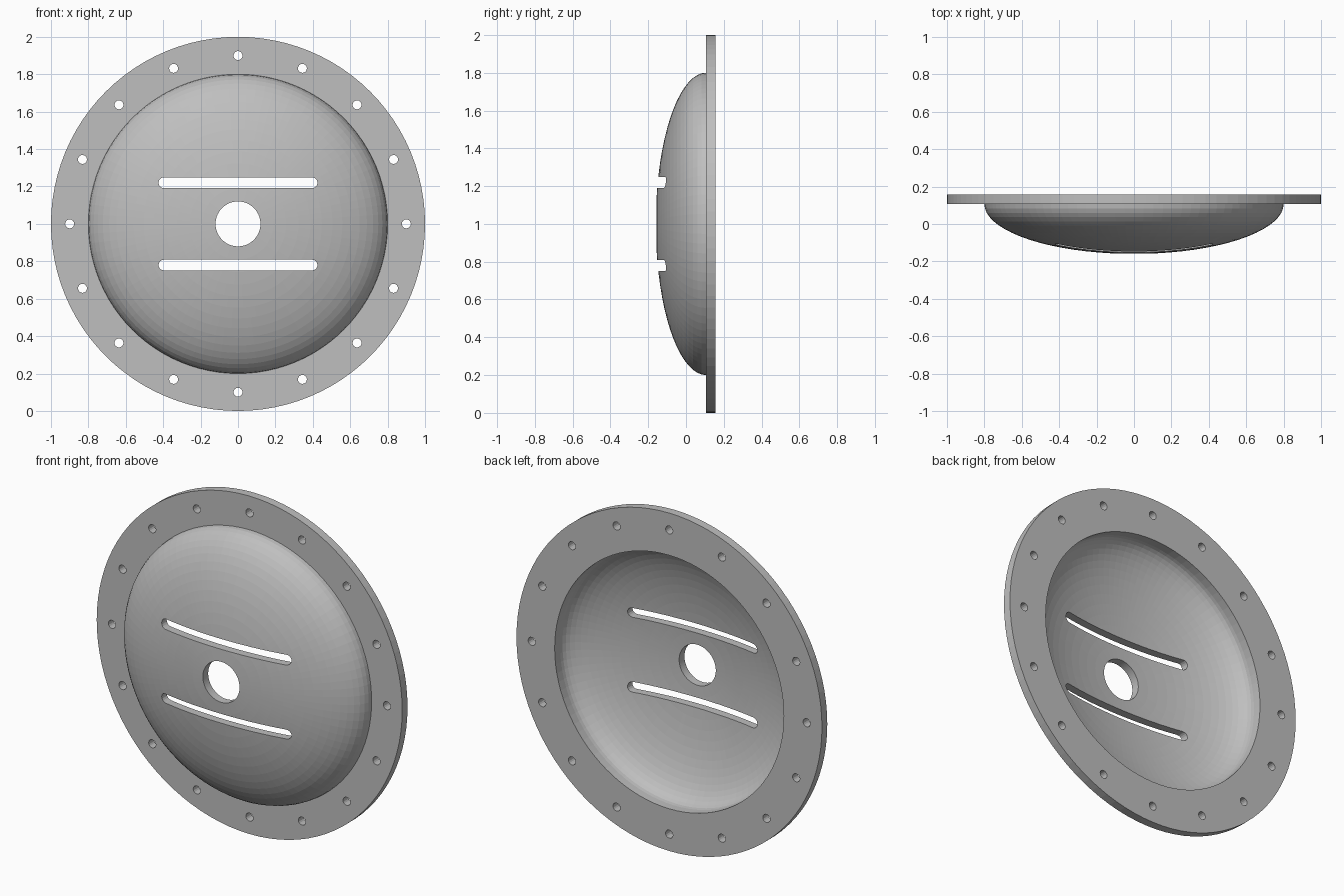
import bpy, bmesh
from math import sin, cos, asin, pi, radians
from mathutils import Matrix, Vector

cube = bpy.data.objects.get("Cube")
if cube:
    bpy.data.objects.remove(cube, do_unlink=True)

# Main dimensions
OUTER, DOME, WALL = 1.0, 0.8, 0.05
DEPTH = 0.267
BACK, SEAT = 0.157, 0.107
HOLE = 0.12
RINGS, SEGMENTS = 16, 96

grey = bpy.data.materials.new("grey metal")
grey.use_nodes = True
colour = (0.52, 0.52, 0.52, 1)
grey.diffuse_color = colour
grey.node_tree.nodes["Principled BSDF"].inputs["Base Color"].default_value = colour


def add_object(name, bm):
    bmesh.ops.recalc_face_normals(bm, faces=bm.faces)
    mesh = bpy.data.meshes.new(name)
    bm.to_mesh(mesh)
    bm.free()
    mesh.materials.append(grey)
    ob = bpy.data.objects.new(name, mesh)
    bpy.context.collection.objects.link(ob)
    return ob


def arc(radius, depth):
    """Elliptical dome section from the centre hole out to the rim."""
    start = asin(HOLE / radius)
    angles = [start + (pi / 2 - start) * i / RINGS for i in range(RINGS + 1)]
    return [(radius * sin(a), SEAT - depth * cos(a)) for a in angles]


def prism(bm, outline):
    """Extrude an (x, z) outline right through the cover along y."""
    face = bm.faces.new([bm.verts.new((x, -0.4, z)) for x, z in outline])
    made = bmesh.ops.extrude_face_region(bm, geom=[face])["geom"]
    verts = [v for v in made if isinstance(v, bmesh.types.BMVert)]
    bmesh.ops.translate(bm, verts=verts, vec=(0, 0.8, 0))


def capsule(x, z, radius, half_length=0, steps=8):
    """Round outline, stretched sideways into a slot when half_length is set."""
    points = []
    for side in (1, -1):
        for i in range(steps + 1 if half_length else steps):
            a = -pi / 2 + pi * i / steps + (0 if side > 0 else pi)
            points.append((x + side * half_length + radius * cos(a), z + radius * sin(a)))
    return points


# Domed cover and flange, turned as one closed section around the y axis
section = arc(DOME, DEPTH) + [(OUTER, SEAT), (OUTER, BACK), (DOME - WALL, BACK)]
section += reversed(arc(DOME - WALL, DEPTH - WALL))
bm = bmesh.new()
verts = [bm.verts.new((r, y, 1)) for r, y in section]
edges = [bm.edges.new((v, verts[i - 1])) for i, v in enumerate(verts)]
bmesh.ops.spin(bm, geom=verts + edges, cent=(0, 0, 1), axis=(0, 1, 0),
               angle=2 * pi, steps=SEGMENTS)
bmesh.ops.remove_doubles(bm, verts=bm.verts, dist=0.0001)
cover = add_object("domed_cover", bm)

# Bolt holes around the flange and two slots across the dome
bm = bmesh.new()
for i in range(16):
    a = 2 * pi * i / 16
    prism(bm, capsule(0.9 * cos(a), 1 + 0.9 * sin(a), 0.024))
for side in (1, -1):
    prism(bm, capsule(0, 1 + side * 0.22, 0.029, 0.396))
cutter = add_object("hole_cutter", bm)
cutter.hide_render = True

cut = cover.modifiers.new("holes", 'BOOLEAN')
cut.operation = 'DIFFERENCE'
cut.solver = 'EXACT'
cut.object = cutter
bpy.context.view_layer.objects.active = cover
bpy.ops.object.modifier_apply(modifier=cut.name)
bpy.data.objects.remove(cutter, do_unlink=True)
